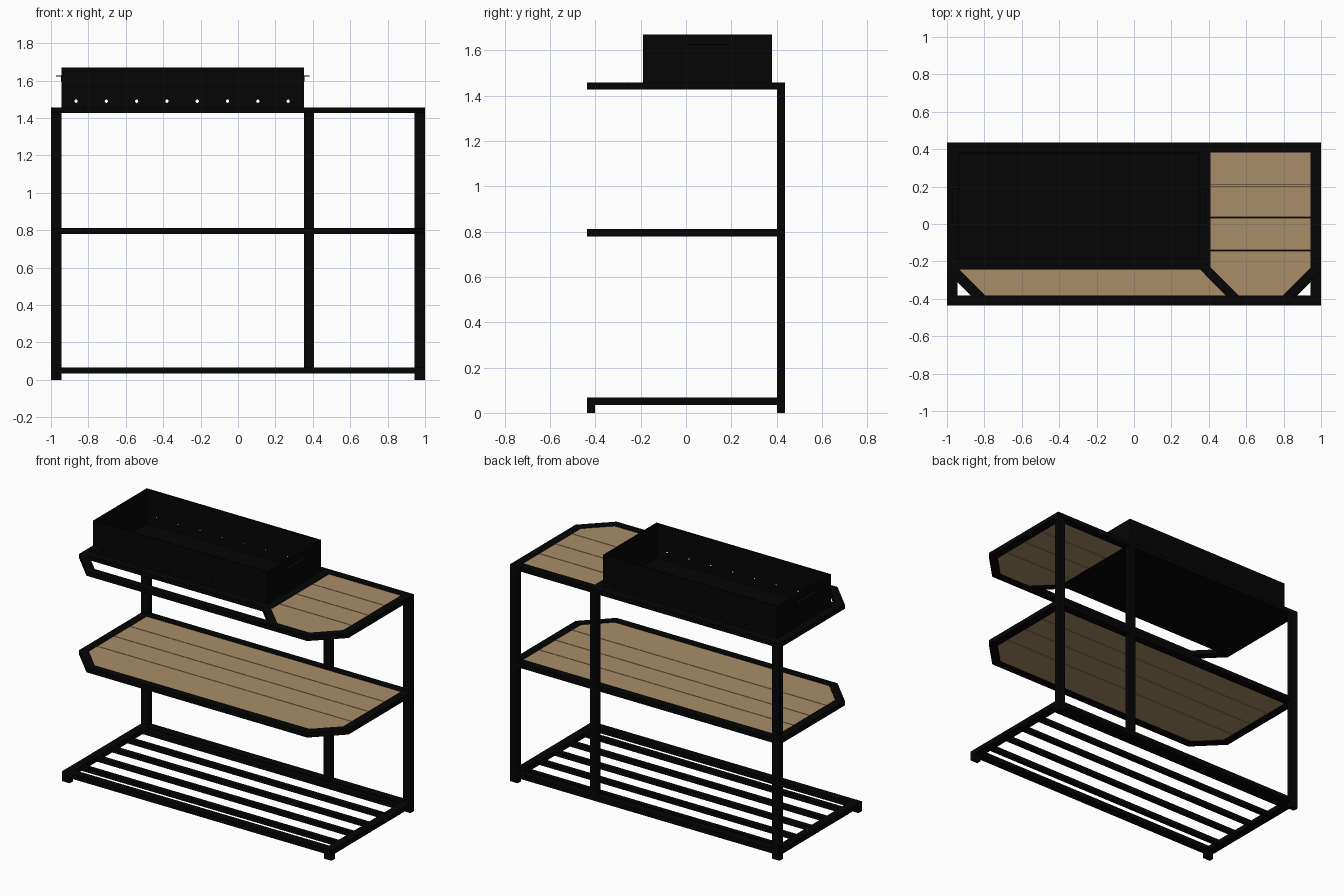
import bpy, bmesh, math
from mathutils import Vector, Matrix

if "Cube" in bpy.data.objects:
    bpy.data.objects.remove(bpy.data.objects["Cube"])


def material(name, rgb):
    m = bpy.data.materials.new(name)
    m.diffuse_color = (*rgb, 1)
    m.use_nodes = True
    m.node_tree.nodes["Principled BSDF"].inputs["Base Color"].default_value = m.diffuse_color
    return m


BLACK = material("black metal", (0.0015, 0.0015, 0.0015))
WOOD = material("tan wood", (0.40, 0.27, 0.14))


def finish(bm, name, mat):
    bmesh.ops.recalc_face_normals(bm, faces=bm.faces)
    me = bpy.data.meshes.new(name)
    bm.to_mesh(me)
    bm.free()
    me.materials.append(mat)
    ob = bpy.data.objects.new(name, me)
    bpy.context.collection.objects.link(ob)
    return ob


def extrude_up(bm, h):
    r = bmesh.ops.extrude_face_region(bm, geom=bm.faces[:])
    vs = [g for g in r["geom"] if isinstance(g, bmesh.types.BMVert)]
    bmesh.ops.translate(bm, verts=vs, vec=(0, 0, h))


def slab(name, pts, z0, z1, mat=BLACK, y0=None, y1=None):
    """Vertical extrusion of a flat outline, optionally trimmed to y0..y1."""
    bm = bmesh.new()
    bm.faces.new([bm.verts.new((x, y, z0)) for x, y in pts])
    for y, n in ((y0, -1), (y1, 1)):
        if y is not None:
            bmesh.ops.bisect_plane(bm, geom=bm.verts[:] + bm.edges[:] + bm.faces[:],
                                   plane_co=(0, y, 0), plane_no=(0, n, 0), clear_outer=True)
    extrude_up(bm, z1 - z0)
    return finish(bm, name, mat)


def rect(x0, x1, y0, y1):
    return [(x0, y0), (x1, y0), (x1, y1), (x0, y1)]


def box(name, x0, x1, y0, y1, z0, z1, mat=BLACK):
    return slab(name, rect(x0, x1, y0, y1), z0, z1, mat)


def inset(pts, w):
    """Mitred inset of a counter-clockwise convex outline."""
    p = [Vector(q) for q in pts]
    out = []
    for i, b in enumerate(p):
        d1 = (b - p[i - 1]).normalized()
        d2 = (p[(i + 1) % len(p)] - b).normalized()
        n1, n2 = Vector((-d1.y, d1.x)), Vector((-d2.y, d2.x))
        out.append(tuple(b + (n1 + n2) * (w / (1 + n1.dot(n2)))))
    return out


def ring(name, pts, w, z0, z1):
    bm = bmesh.new()
    o = [bm.verts.new((x, y, z0)) for x, y in pts]
    i = [bm.verts.new((x, y, z0)) for x, y in inset(pts, w)]
    n = len(o)
    for k in range(n):
        j = (k + 1) % n
        bm.faces.new((o[k], o[j], i[j], i[k]))
    extrude_up(bm, z1 - z0)
    return finish(bm, name, BLACK)


def planks(name, pts, z0, z1):
    cuts = [-0.40, -0.142, 0.035, 0.206, 0.40]
    for k in range(4):
        slab(f"{name}_{k + 1}", pts, z0, z1, WOOD, cuts[k] + 0.002, cuts[k + 1] - 0.002)


Y, W, C = 0.436, 0.055, 0.18
chamfered = [(-1 + C, -Y), (1 - C, -Y), (1, -Y + C), (1, Y), (-1, Y), (-1, -Y + C)]

# Posts and front feet
for name, x in (("left", -1), ("right", 1 - W)):
    box(f"{name}_back_post", x, x + W, Y - 0.034, Y, 0, 1.457)
    box(f"{name}_front_foot", x, x + W, -Y, -Y + 0.034, 0, 0.04)
box("middle_back_post", 0.353, 0.407, Y - 0.034, Y, 0.035, 1.457)

# Bottom slatted rack
ring("bottom_frame", rect(-1, 1, -Y, Y), W, 0.035, 0.067)
for k in range(5):
    y = 0.352 - 0.1615 * k
    box(f"bottom_slat_{k + 1}", -0.95, 0.95, y - 0.016, y + 0.016, 0.036, 0.066)

# Middle shelf
ring("middle_frame", chamfered, W, 0.779, 0.811)
planks("middle_plank", inset(chamfered, W - 0.002), 0.785, 0.808)

# Top shelf: frame, inner bars and side worktop
T0, T1 = 1.427, 1.457
ring("top_frame", chamfered, W, T0, T1)
box("top_divider", 0.353, 0.409, -0.24, 0.39, T0, T1)
box("top_cross_bar", -0.95, 0.40, -0.243, -0.19, T0, T1)
slab("top_diagonal_bar", [(0.353, -0.243), (0.49, -0.382), (0.56, -0.382), (0.409, -0.232)], T0, T1)
planks("top_plank", [(0.408, -0.232), (0.558, -0.382), (0.796, -0.382),
                     (0.946, -0.232), (0.946, 0.382), (0.408, 0.382)], 1.432, 1.454)

# Planter walls with a drilled row of holes, and floor
walls = ring("planter_walls", rect(-0.943, 0.352, -0.19, 0.379), 0.01, 1.43, 1.67)
box("planter_floor", -0.945, 0.354, -0.192, 0.383, 1.43, 1.438)
bm = bmesh.new()
for k in range(8):
    m = Matrix.Translation((-0.866 + 0.162 * k, 0.094, 1.49)) @ Matrix.Rotation(math.pi / 2, 4, "X")
    bmesh.ops.create_cone(bm, cap_ends=True, segments=12, radius1=0.009, radius2=0.009,
                          depth=0.8, matrix=m)
cutter = finish(bm, "hole_cutter", BLACK)
cutter.hide_render = True
mod = walls.modifiers.new("holes", "BOOLEAN")
mod.operation = "DIFFERENCE"
mod.object = cutter
mod.solver = "EXACT"
# Bake the holes in and drop the cutter
bpy.context.view_layer.update()
baked = bpy.data.meshes.new_from_object(walls.evaluated_get(bpy.context.evaluated_depsgraph_get()))
walls.modifiers.clear()
walls.data = baked
bpy.data.objects.remove(cutter)

# Planter handles: small bent plates on both ends
for name, x, s in (("left", -0.943, -1), ("right", 0.352, 1)):
    a, b = sorted((x, x + s * 0.003))
    box(f"{name}_handle_plate", a, b, 0.0, 0.19, 1.595, 1.627)
    a, b = sorted((x, x + s * 0.03))
    box(f"{name}_handle_lip", a, b, 0.0, 0.19, 1.623, 1.627)
